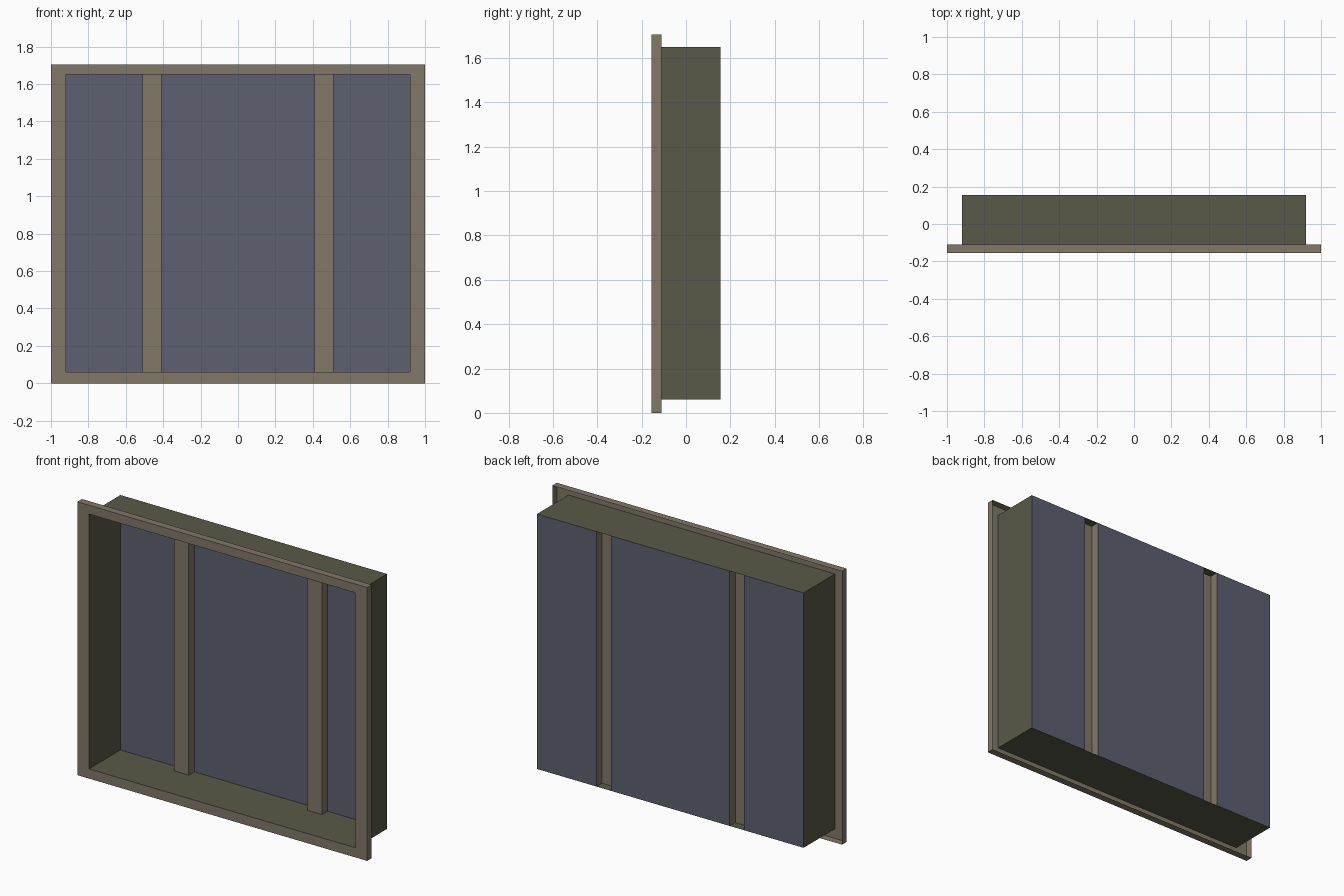
import bpy
import bmesh

cube = bpy.data.objects.get("Cube")
if cube:
    bpy.data.objects.remove(cube, do_unlink=True)


def linear(c):
    c /= 255
    return c / 12.92 if c <= 0.04045 else ((c + 0.055) / 1.055) ** 2.4


def material(name, *rgb):
    mat = bpy.data.materials.new(name)
    mat.use_nodes = True
    colour = (*[linear(c) for c in rgb], 1)
    mat.diffuse_color = colour
    mat.node_tree.nodes["Principled BSDF"].inputs["Base Color"].default_value = colour
    return mat


def strip_mesh(name, rows, mat, closed):
    """Join successive rows of points with flat quads."""
    bm = bmesh.new()
    rows = [[bm.verts.new(p) for p in row] for row in rows]
    for a, b in zip(rows, rows[1:]):
        n = len(a)
        for i in range(n if closed else n - 1):
            j = (i + 1) % n
            bm.faces.new((a[i], a[j], b[j], b[i]))
    mesh = bpy.data.meshes.new(name)
    bm.to_mesh(mesh)
    bm.free()
    mesh.materials.append(mat)
    obj = bpy.data.objects.new(name, mesh)
    bpy.context.collection.objects.link(obj)
    return obj


def rectangle(half_width, bottom, top, y):
    return [(-half_width, y, bottom), (-half_width, y, top),
            (half_width, y, top), (half_width, y, bottom)]


def upright(name, profile, mat):
    """Extrude a plan profile from sill to head."""
    return strip_mesh(name, [[(x, y, z) for x, y in profile] for z in (SILL, HEAD)], mat, False)


FRONT, RIM, BACK = -0.155, -0.11, 0.155
SILL, HEAD, TOP = 0.06, 1.65, 1.705
OPENING = 0.92
BAR_IN, BAR_OUT, BAR_FRONT = 0.41, 0.51, 0.1

wood = material("frame brown", 130, 120, 104)
lining = material("lining olive", 88, 88, 72)
glass = material("glass slate", 93, 97, 112)

# Front casing with its outer rim, hollow behind
strip_mesh("casing_frame", [rectangle(OPENING, SILL, HEAD, FRONT),
                            rectangle(1, 0, TOP, FRONT),
                            rectangle(1, 0, TOP, RIM)], wood, True)

# Deep lining of the opening
strip_mesh("reveal_lining", [rectangle(OPENING, SILL, HEAD, FRONT),
                             rectangle(OPENING, SILL, HEAD, BACK)], lining, True)

# Channel-shaped bars and the side panes
for side, s in (("left", 1), ("right", -1)):
    bar = [(s * BAR_IN, BACK), (s * BAR_IN, BAR_FRONT),
           (s * BAR_OUT, BAR_FRONT), (s * BAR_OUT, BACK)]
    pane = [(s * BAR_OUT, BACK), (s * OPENING, BACK)]
    upright(side + "_mullion", bar[::s], wood)
    upright(side + "_pane", pane[::s], glass)

# Wide middle pane
upright("centre_pane", [(-BAR_IN, BACK), (BAR_IN, BACK)], glass)
